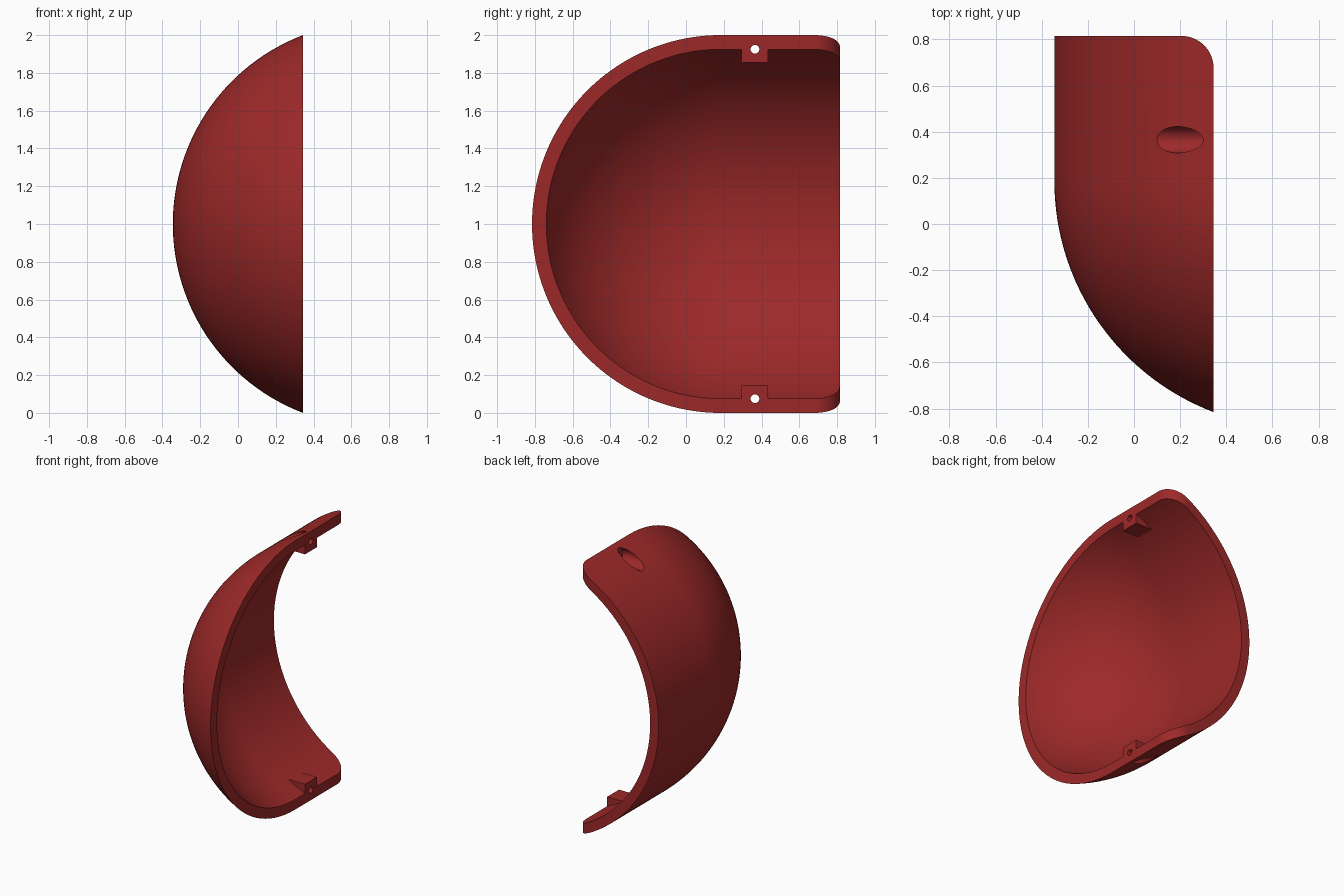
import bpy, bmesh, math
from mathutils import Matrix, Vector

if "Cube" in bpy.data.objects:
    bpy.data.objects.remove(bpy.data.objects["Cube"])

CX, CY, CZ = 0.725, 0.185, 1.0      # centre of the dome's sphere
R_OUT, R_IN = 1.07, 1.0
RIM_X, BACK_Y = 0.345, 0.815
BOLT_Y, BOLT_Z = 0.365, 0.075

red = bpy.data.materials.new("dark red")
red.diffuse_color = (0.34, 0.022, 0.022, 1)
red.use_nodes = True
red.node_tree.nodes["Principled BSDF"].inputs["Base Color"].default_value = red.diffuse_color


def finish(name, bm):
    bmesh.ops.recalc_face_normals(bm, faces=bm.faces)
    me = bpy.data.meshes.new(name)
    bm.to_mesh(me)
    bm.free()
    me.materials.append(red)
    ob = bpy.data.objects.new(name, me)
    bpy.context.collection.objects.link(ob)
    return ob


def prism(name, pts, extrude):
    bm = bmesh.new()
    f = bm.faces.new([bm.verts.new(p) for p in pts])
    top = bmesh.ops.extrude_face_region(bm, geom=[f])["geom"]
    bmesh.ops.translate(bm, vec=extrude,
                        verts=[v for v in top if isinstance(v, bmesh.types.BMVert)])
    return finish(name, bm)


def rod(name, x0, x1, radius, z):
    bm = bmesh.new()
    m = Matrix.Translation(((x0 + x1) / 2, BOLT_Y, z)) @ Matrix.Rotation(math.pi / 2, 4, 'Y')
    bmesh.ops.create_cone(bm, cap_ends=True, segments=48, radius1=radius,
                          radius2=radius, depth=x1 - x0, matrix=m)
    return finish(name, bm)


def combine(ob, other, operation):
    mod = ob.modifiers.new("cut", 'BOOLEAN')
    mod.object, mod.operation, mod.solver = other, operation, 'EXACT'
    bpy.context.view_layer.objects.active = ob
    bpy.ops.object.modifier_apply(modifier=mod.name)
    bpy.data.objects.remove(other)


def half_arc(radius, n=40):
    # (x, distance from the dome axis) from the pole out to the rim
    end = math.acos((CX - RIM_X) / radius)
    return [(CX - radius * math.cos(end * i / n), radius * math.sin(end * i / n))
            for i in range(n + 1)]


# Shell: half dome swept about x, continued straight back as an arch
profile = half_arc(R_OUT) + half_arc(R_IN)[::-1]
STEPS = 96
bm = bmesh.new()
sections = []
for k in range(-1, STEPS + 2):
    a = math.pi * min(max(k, 0), STEPS) / STEPS
    straight = k < 0 or k > STEPS
    sections.append([bm.verts.new((x, BACK_Y if straight else CY - r * math.sin(a),
                                   CZ + r * math.cos(a))) for x, r in profile])
n = len(profile)
for s, t in zip(sections, sections[1:]):
    for i in range(n - 1):
        bm.faces.new((s[i], s[i + 1], t[i + 1], t[i]))
for s in (sections[0], sections[-1]):
    for i in range(n // 2 - 1):
        bm.faces.new((s[i], s[i + 1], s[n - 2 - i], s[n - 1 - i]))
bmesh.ops.remove_doubles(bm, verts=bm.verts, dist=1e-5)
shell = finish("dome_shell", bm)

# Rounded back corners of the rim
cr = 0.14
corner = [(RIM_X + 0.1, BACK_Y - cr, -0.1), (RIM_X + 0.1, BACK_Y + 0.1, -0.1),
          (RIM_X - cr, BACK_Y + 0.1, -0.1)]
for i in range(17):
    a = math.pi / 2 * (1 - i / 16)
    corner.append((RIM_X - cr + cr * math.cos(a), BACK_Y - cr + cr * math.sin(a), -0.1))
combine(shell, prism("corner_cutter", corner, Vector((0, 0, 2.2))), 'DIFFERENCE')

# Screw bosses with a through hole and a wide counterbore, bottom and top
for side in (-1, 1):
    def height(z):
        return CZ + side * (CZ - z)
    pts = [(x, BOLT_Y - 0.07, height(z)) for x, z in
           ((RIM_X, 0.145), (0.19, 0.145), (0.19, 0.114), (RIM_X, 0.037))]
    combine(shell, prism("screw_boss", pts, Vector((0, 0.14, 0))), 'UNION')
    combine(shell, rod("counterbore", -0.3, 0.305, 0.057, height(BOLT_Z)), 'DIFFERENCE')
    combine(shell, rod("screw_hole", 0.2, 0.5, 0.023, height(BOLT_Z)), 'DIFFERENCE')

# Smooth curved surfaces with crisp edges
bpy.ops.object.select_all(action='DESELECT')
shell.select_set(True)
bpy.context.view_layer.objects.active = shell
bpy.ops.object.shade_smooth_by_angle(angle=math.radians(25))
